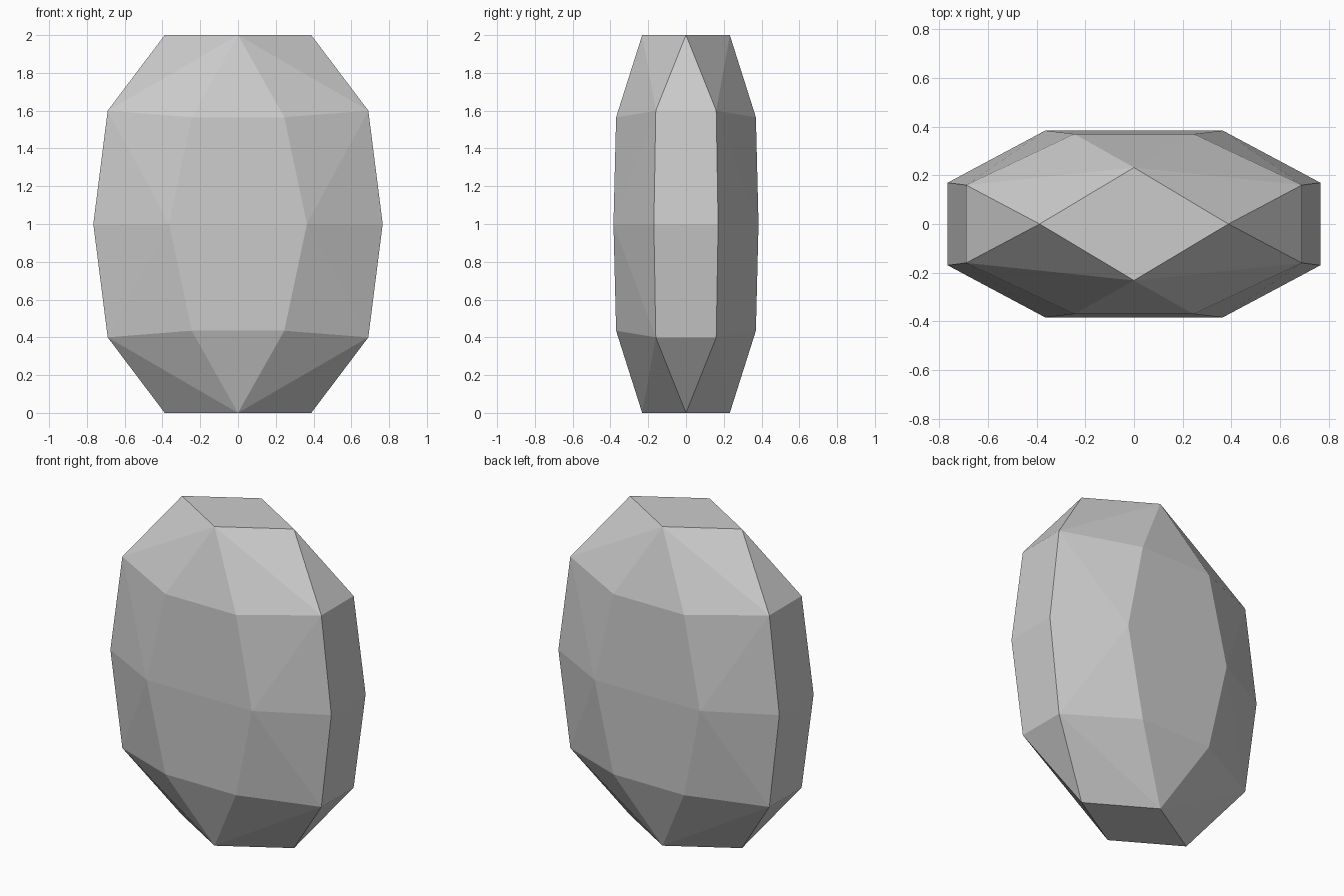
import bpy

cube = bpy.data.objects.get("Cube")
if cube:
    bpy.data.objects.remove(cube, do_unlink=True)

# Single grey colour
grey = bpy.data.materials.new("stone_grey")
grey.use_nodes = True
colour = (0.6, 0.6, 0.6, 1)
grey.diffuse_color = colour
grey.node_tree.nodes["Principled BSDF"].inputs["Base Color"].default_value = colour

# Corner points of one eighth of the faceted stone
points = {
    "top": (0, 0, 1),
    "top_front": (0, -0.232, 1),
    "top_side": (0.388, 0, 1),
    "shoulder": (0.69, -0.16, 0.6),
    "shoulder_mid": (0.69, 0, 0.6),
    "brow": (0.245, -0.37, 0.565),
    "brow_mid": (0, -0.37, 0.565),
    "waist": (0.766, -0.17, 0),
    "waist_mid": (0.766, 0, 0),
    "belly": (0.365, -0.384, 0),
    "belly_mid": (0, -0.384, 0),
}
facets = [
    "top top_front top_side",
    "top_front brow_mid brow",
    "top_front brow shoulder",
    "top_front shoulder top_side",
    "top_side shoulder shoulder_mid",
    "brow_mid belly_mid belly brow",
    "brow belly shoulder",
    "belly waist shoulder",
    "shoulder waist waist_mid shoulder_mid",
]
index = {name: i for i, name in enumerate(points)}
mesh = bpy.data.meshes.new("faceted_stone")
mesh.from_pydata(list(points.values()), [], [[index[n] for n in f.split()] for f in facets])
mesh.materials.append(grey)

# Mirror the eighth across all three axes, standing on the ground
stone = bpy.data.objects.new("faceted_stone", mesh)
stone.location.z = 1
bpy.context.collection.objects.link(stone)
mirror = stone.modifiers.new("Mirror", 'MIRROR')
mirror.use_axis = (True, True, True)
mirror.use_clip = True

# Merge the flat facets that the mirror planes split
planar = stone.modifiers.new("Merge flat facets", 'DECIMATE')
planar.decimate_type = 'DISSOLVE'
planar.angle_limit = 0.002
